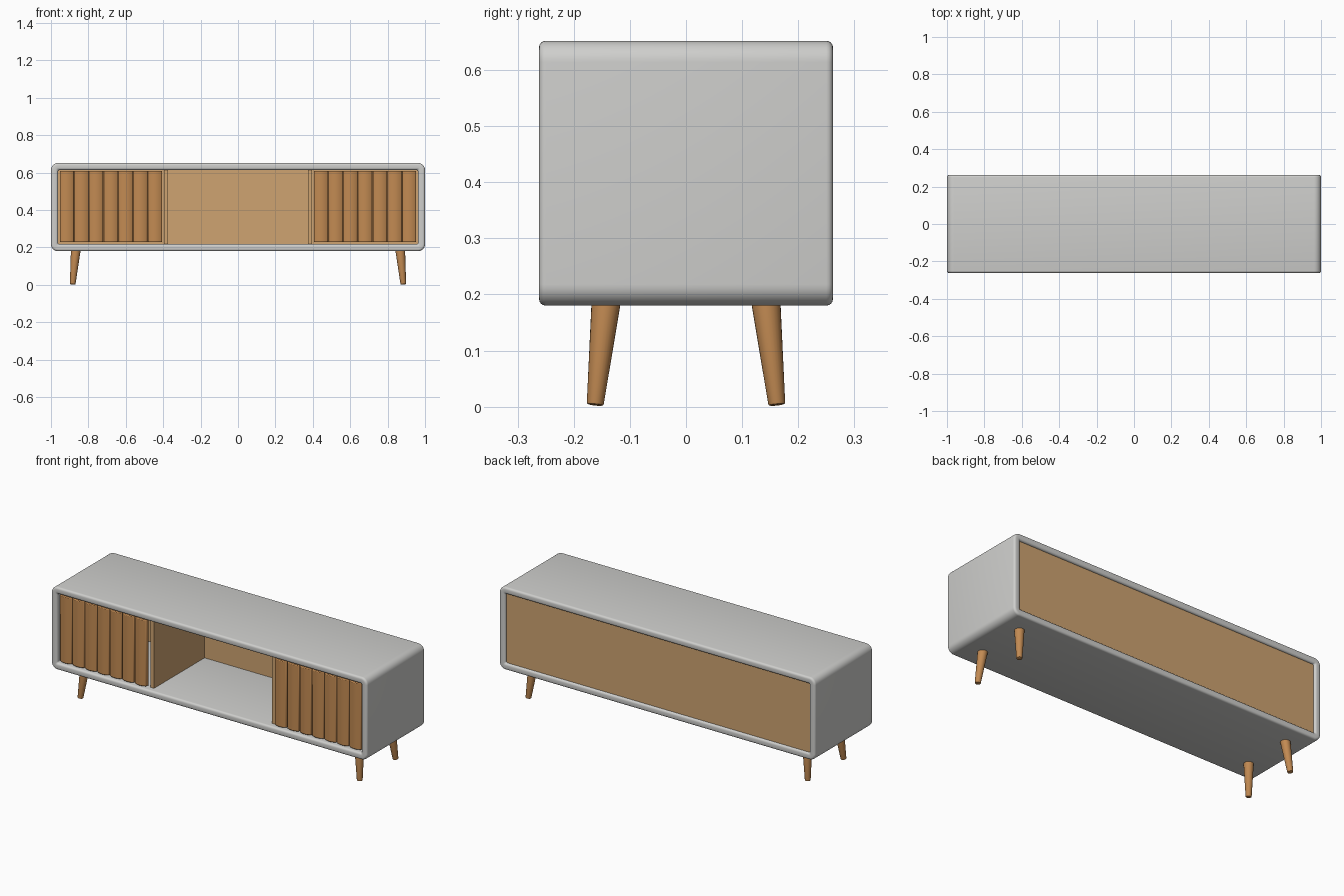
import bpy, bmesh, math
from mathutils import Vector

if "Cube" in bpy.data.objects:
    bpy.data.objects.remove(bpy.data.objects["Cube"])


def material(name, rgb):
    m = bpy.data.materials.new(name)
    m.diffuse_color = (*rgb, 1)
    m.use_nodes = True
    m.node_tree.nodes["Principled BSDF"].inputs["Base Color"].default_value = m.diffuse_color
    return m


GREY = material("light grey", (0.62, 0.62, 0.605))
OAK = material("pale oak", (0.62, 0.37, 0.165))
WOOD = material("warm wood", (0.54, 0.255, 0.085))

X, Y, Z0, Z1 = 1.0, 0.262, 0.18, 0.652   # cabinet limits
WALL = 0.038
MID = (Z0 + Z1) / 2


def finish(name, bm, mat, bevel=0.0):
    bmesh.ops.recalc_face_normals(bm, faces=bm.faces[:])
    me = bpy.data.meshes.new(name)
    bm.to_mesh(me)
    bm.free()
    me.materials.append(mat)
    ob = bpy.data.objects.new(name, me)
    bpy.context.collection.objects.link(ob)
    if bevel:
        b = ob.modifiers.new("soft_edges", 'BEVEL')
        b.width, b.segments, b.limit_method = bevel, 2, 'ANGLE'
    bpy.ops.object.select_all(action='DESELECT')
    ob.select_set(True)
    bpy.context.view_layer.objects.active = ob
    bpy.ops.object.shade_smooth_by_angle(angle=math.radians(35))
    return ob


def box(name, x0, x1, y0, y1, z0, z1, mat, bevel=0.0):
    bm = bmesh.new()
    bmesh.ops.create_cube(bm, size=1)
    for v in bm.verts:
        v.co = ((x0 + x1) / 2 + v.co.x * (x1 - x0),
                (y0 + y1) / 2 + v.co.y * (y1 - y0),
                (z0 + z1) / 2 + v.co.z * (z1 - z0))
    return finish(name, bm, mat, bevel)


def rounded_loop(inset, steps=8):
    """Rounded rectangle in x and z, shrunk by inset."""
    w, h = X - inset, (Z1 - Z0) / 2 - inset
    r = max(0.038 - inset, 0.008)
    pts = []
    for i, (sx, sz) in enumerate(((1, 1), (-1, 1), (-1, -1), (1, -1))):
        for k in range(steps + 1):
            a = math.pi / 2 * (i + k / steps)
            pts.append((sx * (w - r) + r * math.cos(a),
                        MID + sz * (h - r) + r * math.sin(a)))
    return pts


# Shell: wall section with rounded rims, swept round the rounded rectangle
def shell():
    r, section = 0.012, []
    corners = ((r, -Y + r, 180), (WALL - r, -Y + r, 270),
               (WALL - r, Y - r, 0), (r, Y - r, 90))
    for cx, cy, start in corners:
        for k in range(5):
            a = math.radians(start + 90 * k / 4)
            section.append((cx + r * math.cos(a), cy + r * math.sin(a)))
    bm = bmesh.new()
    rings = [[bm.verts.new((x, y, z)) for x, z in rounded_loop(inset)]
             for inset, y in section]
    n = len(rings[0])
    for i, a in enumerate(rings):
        b = rings[(i + 1) % len(rings)]
        for j in range(n):
            k = (j + 1) % n
            bm.faces.new((a[j], a[k], b[k], b[j]))
    finish("cabinet_shell", bm, GREY)


shell()

# Back panel and inner dividers
IX, IZ0, IZ1 = X - WALL + 0.002, Z0 + WALL - 0.002, Z1 - WALL + 0.002
box("back_panel", -IX, IX, 0.232, 0.25, IZ0, IZ1, OAK)
for side, s in (("left", -1), ("right", 1)):
    xs = sorted((s * 0.374, s * 0.396))
    box(side + "_divider", *xs, -0.225, 0.233, IZ0, IZ1, OAK)


# Door slat: bowed front profile extruded upward
def slat(name, cx, width):
    bm = bmesh.new()
    h = width / 2
    prof = [(h, -0.234), (-h, -0.234)]
    for k in range(11):
        t = -1 + 2 * k / 10
        prof.append((h * t, -0.248 - 0.011 * (1 - t * t)))
    face = bm.faces.new([bm.verts.new((cx + x, y, 0.228)) for x, y in prof])
    top = bmesh.ops.extrude_face_region(bm, geom=[face])["geom"]
    for v in top:
        if isinstance(v, bmesh.types.BMVert):
            v.co.z = 0.610
    finish(name, bm, WOOD, 0.004)


# Doors: thin backing with seven slats each
PITCH = 0.0787
for side, s in (("left", -1), ("right", 1)):
    xs = sorted((s * 0.406, s * 0.953))
    box(side + "_door_backing", *xs, -0.238, -0.229, 0.229, 0.609, WOOD)
    for i in range(7):
        slat(f"{side}_door_slat_{i + 1}", s * (0.404 + PITCH * (i + 0.5)), 0.0745)


# Legs: tapered, splayed, with a softened foot
def leg(name, sx, sy):
    top = Vector((sx * 0.867, sy * 0.142, 0.19))
    foot = Vector((sx * 0.884, sy * 0.162, 0.003))
    axis = (foot - top).normalized()
    rot = Vector((0, 0, -1)).rotation_difference(axis)
    length = (foot - top).length
    bm = bmesh.new()
    rings = []
    for d, r in ((0, 0.0262), (length - 0.004, 0.0152),
                 (length - 0.001, 0.0142), (length, 0.012)):
        ring = []
        for k in range(24):
            a = math.tau * k / 24
            p = Vector((r * math.cos(a), r * math.sin(a), -d))
            ring.append(bm.verts.new(top + rot @ p))
        rings.append(ring)
    for a, b in zip(rings, rings[1:]):
        for j in range(24):
            k = (j + 1) % 24
            bm.faces.new((a[j], a[k], b[k], b[j]))
    bm.faces.new(rings[0])
    bm.faces.new(rings[-1])
    finish(name, bm, WOOD)


for fb, sy in (("front", -1), ("back", 1)):
    for lr, sx in (("left", -1), ("right", 1)):
        leg(f"{fb}_{lr}_leg", sx, sy)
